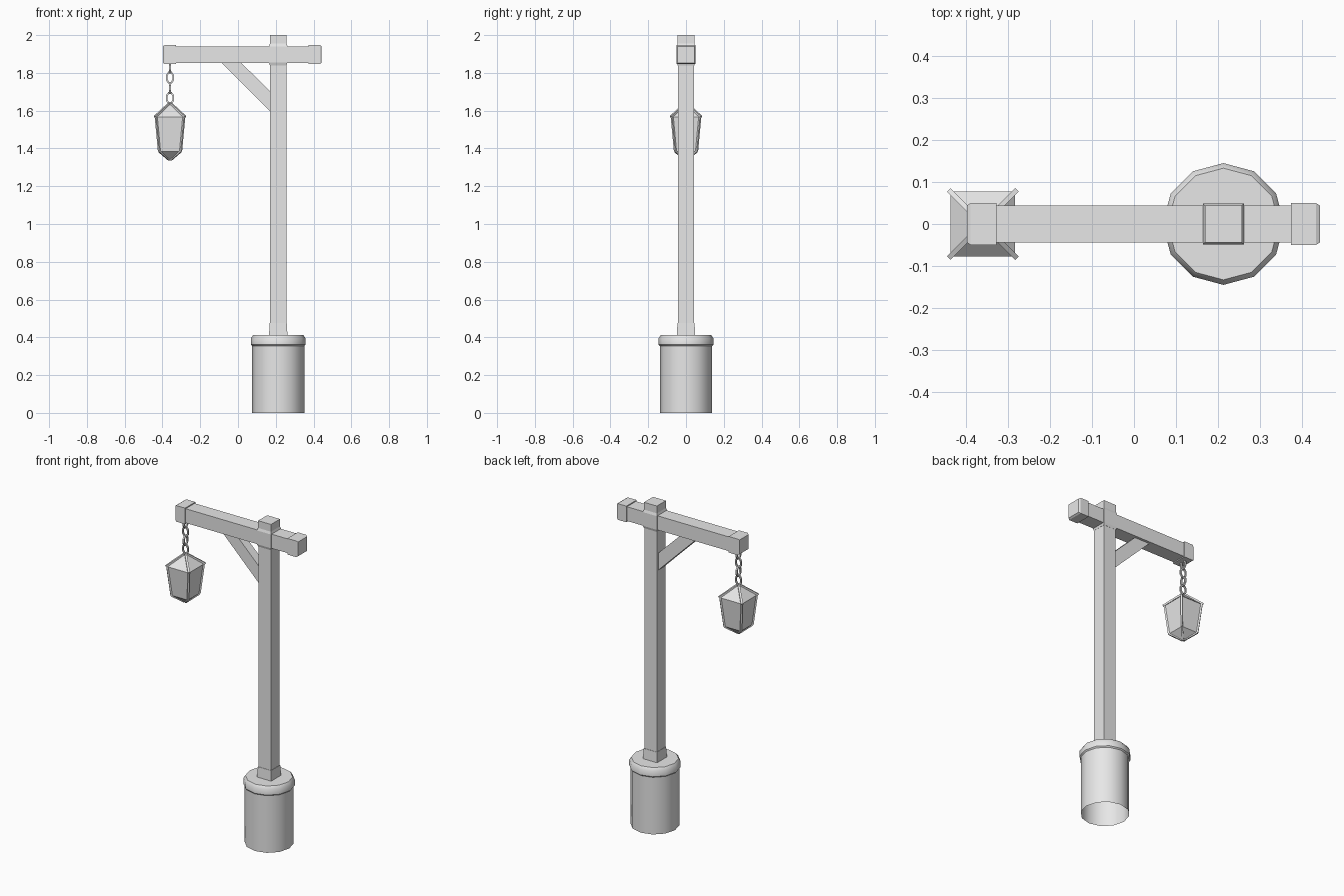
import bpy, math
from mathutils import Vector

cube = bpy.data.objects.get("Cube")
if cube:
    bpy.data.objects.remove(cube, do_unlink=True)

GREY = (0.8, 0.8, 0.8, 1)
mat = bpy.data.materials.new("plain grey")
mat.use_nodes = True
mat.diffuse_color = GREY
mat.node_tree.nodes["Principled BSDF"].inputs["Base Color"].default_value = GREY

POST_X, LAMP_X = 0.213, -0.36


def make(name, verts, faces, smooth=False):
    mesh = bpy.data.meshes.new(name)
    mesh.from_pydata(verts, [], faces)
    mesh.materials.append(mat)
    obj = bpy.data.objects.new(name, mesh)
    bpy.context.collection.objects.link(obj)
    if smooth:
        bpy.ops.object.select_all(action='DESELECT')
        obj.select_set(True)
        bpy.context.view_layer.objects.active = obj
        bpy.ops.object.shade_smooth_by_angle(angle=math.radians(35))
    return obj


def loft(name, rings, bottom=True, top=True, smooth=False):
    """Skin a stack of equal rings, optionally capped at each end."""
    n = len(rings[0])
    verts = [v for ring in rings for v in ring]
    faces = [(k * n + i, k * n + (i + 1) % n, (k + 1) * n + (i + 1) % n, (k + 1) * n + i)
             for k in range(len(rings) - 1) for i in range(n)]
    if bottom:
        faces.append(tuple(reversed(range(n))))
    if top:
        faces.append(tuple(range(len(verts) - n, len(verts))))
    return make(name, verts, faces, smooth)


def polygon(x, r, z, n):
    return [(x + r * math.sin(-math.tau * i / n), r * math.cos(math.tau * i / n), z)
            for i in range(n)]


def square(x, h, z):
    return [(x - h, -h, z), (x + h, -h, z), (x + h, h, z), (x - h, h, z)]


def square_x(x, h, z):
    return [(x, -h, z - h), (x, h, z - h), (x, h, z + h), (x, -h, z + h)]


def bar(name, a, b, w):
    """Square rod between two points."""
    a, b = Vector(a), Vector(b)
    d = (b - a).normalized()
    u = d.cross(Vector((0, 0, 1))).normalized()
    v = d.cross(u)
    rings = [[p + w * (s * u + t * v) for s, t in ((-1, -1), (1, -1), (1, 1), (-1, 1))]
             for p in (a, b)]
    return loft(name, rings)


# Twelve-sided pedestal, open underneath, with a rounded collar
loft("pedestal", [polygon(POST_X, 0.138, z, 12) for z in (0, 0.36)],
     bottom=False, top=False, smooth=True)
collar = ((0.137, 0.353), (0.145, 0.361), (0.145, 0.395), (0.133, 0.412))
loft("pedestal_collar", [polygon(POST_X, r, z, 12) for r, z in collar], smooth=True)

# Post with flared foot and head
loft("post", [square(POST_X, 0.043, z) for z in (0.41, 1.9)])
loft("post_foot", [square(POST_X, h, z) for h, z in ((0.049, 0.41), (0.045, 0.475))])
head = ((0.044, 1.84), (0.049, 1.855), (0.049, 1.94), (0.044, 1.955), (0.044, 2.0))
loft("post_head", [square(POST_X, h, z) for h, z in head])

# Cross beam with chamfered end caps
BEAM_Z = 1.897
loft("beam", [square_x(x, 0.044, BEAM_Z) for x in (-0.38, 0.42)])
left_cap = ((-0.398, 0.044), (-0.389, 0.05), (-0.328, 0.05))
right_cap = ((0.374, 0.05), (0.433, 0.05), (0.443, 0.044))
for name, cap in (("outer_beam_cap", left_cap), ("inner_beam_cap", right_cap)):
    loft(name, [square_x(x, h, BEAM_Z) for x, h in cap])

# Diagonal brace
outline = ((-0.09, 1.855), (0.175, 1.592), (0.175, 1.698), (0.015, 1.855))
loft("brace", [[(x, y, z) for x, z in outline] for y in (0.028, -0.028)])


# Chain of octagonal links, alternately turned
def chain_link(name, z, turned):
    rings = []
    for i in range(8):
        a = math.tau * (i + 0.5) / 8
        ring = []
        for j in range(4):
            b = math.tau * (j + 0.5) / 4
            r = 0.007 * math.cos(b)
            px = math.cos(a) * (0.019 + r)
            pz = math.sin(a) * (0.029 + r)
            py = 0.007 * math.sin(b)
            if turned:
                px, py = -py, px
            ring.append((LAMP_X + px, py, z + pz))
        rings.append(ring)
    loft(name, rings + [rings[0]], bottom=False, top=False)


for k in range(4):
    chain_link(f"chain_link_{k + 1}", 1.829 - 0.054 * k, k % 2 == 0)

# Lantern: hipped roof, tapered body, pointed underside
loft("lantern_roof", [square(LAMP_X, h, z) for h, z in ((0.077, 1.567), (0.012, 1.63))])
loft("lantern_body", [square(LAMP_X, h, z) for h, z in
                      ((0.004, 1.337), (0.056, 1.385), (0.074, 1.568))])
for sx in (-1, 1):
    for sy in (-1, 1):
        def corner(h, z):
            return (LAMP_X + sx * h, sy * h, z)
        bar("lantern_roof_rib", corner(0.079, 1.567), corner(0.006, 1.635), 0.006)
        bar("lantern_corner_rib", corner(0.057, 1.385), corner(0.074, 1.567), 0.005)
        bar("lantern_lower_rib", corner(0.004, 1.34), corner(0.057, 1.385), 0.005)
